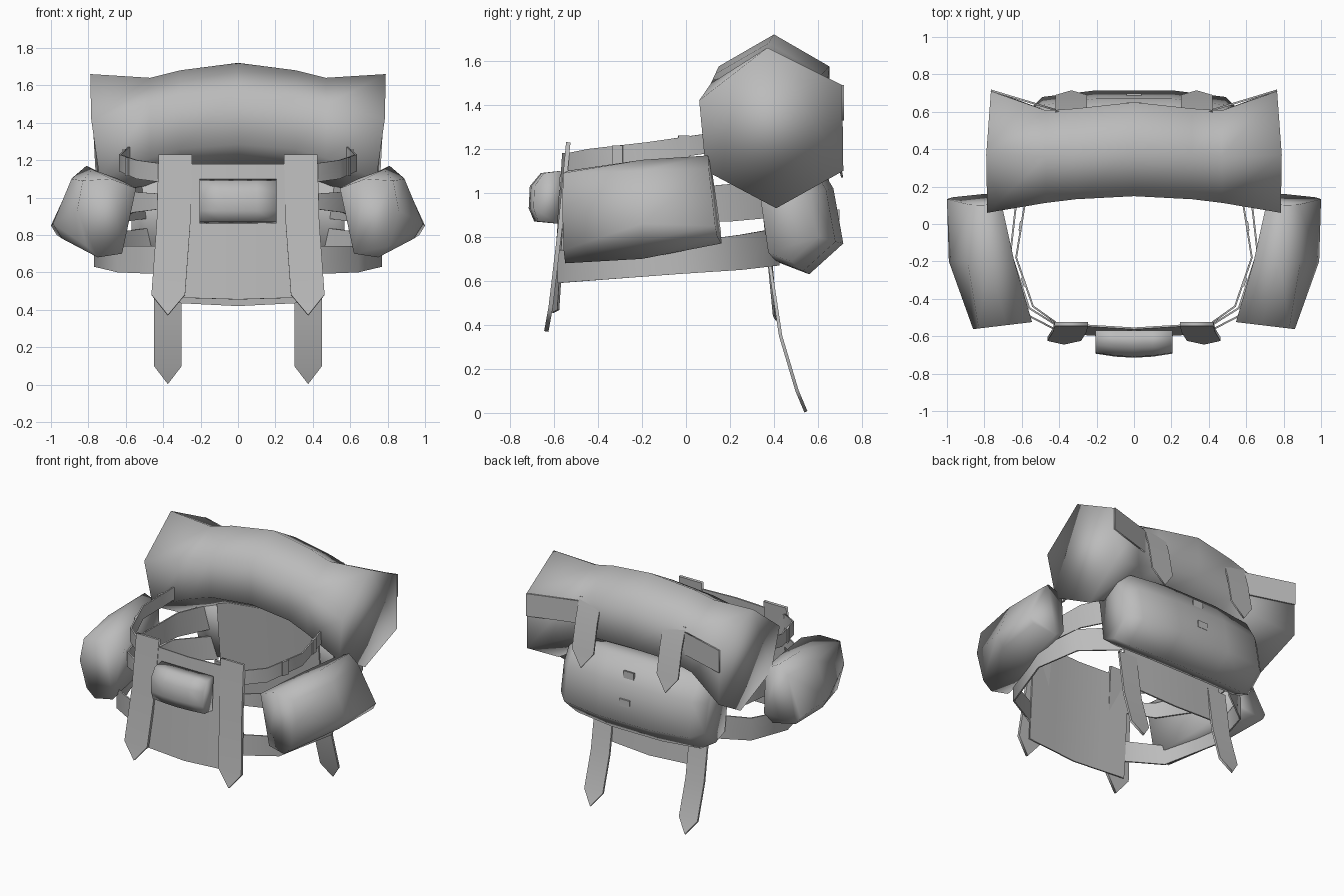
import bpy, bmesh, math
from mathutils import Vector

cube = bpy.data.objects.get("Cube")
if cube:
    bpy.data.objects.remove(cube)

grey = bpy.data.materials.new("canvas grey")
grey.use_nodes = True
grey.diffuse_color = (0.5, 0.5, 0.5, 1)
grey.node_tree.nodes["Principled BSDF"].inputs["Base Color"].default_value = (0.5, 0.5, 0.5, 1)


def finish(name, bm, angle, mirror=False, thick=0):
    bmesh.ops.recalc_face_normals(bm, faces=bm.faces)
    for e in bm.edges:
        e.smooth = not e.is_boundary  # crisp rims on cloth strips
    me = bpy.data.meshes.new(name)
    bm.to_mesh(me)
    bm.free()
    me.materials.append(grey)
    ob = bpy.data.objects.new(name, me)
    bpy.context.collection.objects.link(ob)
    bpy.ops.object.select_all(action='DESELECT')
    ob.select_set(True)
    bpy.context.view_layer.objects.active = ob
    bpy.ops.object.shade_smooth_by_angle(angle=math.radians(angle), keep_sharp_edges=True)
    if thick:
        s = ob.modifiers.new("Thickness", 'SOLIDIFY')
        s.thickness = thick
        s.offset = 0
    if mirror:
        ob.modifiers.new("Mirror", 'MIRROR').use_mirror_merge = False


def loft(name, rings, mirror=False):
    """Closed soft solid through rings that share one point count."""
    bm = bmesh.new()
    vs = [[bm.verts.new(p) for p in r] for r in rings]
    n = len(vs[0])
    for a, b in zip(vs, vs[1:]):
        for i in range(n):
            bm.faces.new((a[i], a[(i + 1) % n], b[(i + 1) % n], b[i]))
    bm.faces.new(vs[0])
    bm.faces.new(vs[-1])
    finish(name, bm, 180, mirror)


def strip(name, left, right, thick=0.01, mirror=False):
    """Thin cloth strip between two edge lines."""
    bm = bmesh.new()
    l = [bm.verts.new(p) for p in left]
    r = [bm.verts.new(p) for p in right]
    for i in range(len(l) - 1):
        bm.faces.new((l[i], r[i], r[i + 1], l[i + 1]))
    finish(name, bm, 50, mirror, thick)


def pointed_strap(name, path, half, tip, thick=0.01):
    """Mirrored pair of hanging straps along (x, y, z) points, ending in a point."""
    bm = bmesh.new()
    rows = [[bm.verts.new((x + s * half, y, z)) for s in (-1, 1)] for x, y, z in path]
    for a, b in zip(rows, rows[1:]):
        bm.faces.new((a[0], a[1], b[1], b[0]))
    bm.faces.new((rows[-1][0], rows[-1][1], bm.verts.new(tip)))
    finish(name, bm, 50, True, thick)


def box(name, centre, size, rot_z=0, mirror=False):
    bm = bmesh.new()
    bmesh.ops.create_cube(bm, size=1)
    bmesh.ops.scale(bm, vec=size, verts=bm.verts)
    c, s = math.cos(rot_z), math.sin(rot_z)
    for v in bm.verts:
        v.co = Vector((v.co.x * c - v.co.y * s, v.co.x * s + v.co.y * c, v.co.z)) + Vector(centre)
    finish(name, bm, 30, mirror)


# Bedroll: hexagonal roll, arched in the middle and flared at the ends
END = [(0.785, 0.06, 1.42), (0.79, 0.37, 1.66), (0.765, 0.71, 1.49),
       (0.76, 0.715, 1.10), (0.72, 0.41, 0.93), (0.74, 0.09, 1.10)]


def hexagon(x, y, z, r):
    return [(x, y + r * math.cos(math.radians(a)), z + r * math.sin(math.radians(a)))
            for a in (150, 90, 30, -30, -90, -150)]


half = [hexagon(0.31, 0.375, 1.40, 0.28), hexagon(0.47, 0.36, 1.355, 0.285), END]
flip = [[(-x, y, z) for x, y, z in r] for r in reversed(half)]
loft("bedroll", flip + [hexagon(0, 0.40, 1.43, 0.29)] + half)

# Straps on the back of the bedroll
pointed_strap("bedroll_strap", [(0.335, 0.60, 1.52), (0.335, 0.645, 1.38), (0.335, 0.685, 1.18)],
              0.085, (0.335, 0.71, 1.07))
ends = [(0.42, 0.610), (0.765, 0.714)]
strip("bedroll_band", [(x, y, 1.33) for x, y in ends], [(x, y, 1.49) for x, y in ends], mirror=True)

# Rear pouch: rounded profile, shrinking and bending forward at its ends
PROFILE = [(0.36, 1.17), (0.43, 0.68), (0.56, 0.63), (0.715, 0.77), (0.67, 1.02), (0.58, 1.17)]


def rear_ring(x, dy, k):
    return [(x, 0.5 + (y - 0.5) * k + dy, 0.92 + (z - 0.92) * k) for y, z in PROFILE]


loft("rear_pouch", [rear_ring(-0.57, -0.07, 0.80), rear_ring(-0.49, -0.025, 0.95), rear_ring(-0.2, 0, 1),
                    rear_ring(0.2, 0, 1), rear_ring(0.49, -0.025, 0.95), rear_ring(0.57, -0.07, 0.80)])
for z, y in ((1.08, 0.643), (0.90, 0.692)):
    box("rear_buckle", (0, y, z), (0.08, 0.012, 0.05))

# Rear panel behind the pouch, hanging below it between the straps
rear_xs = [-0.40, -0.2, 0, 0.2, 0.40]
strip("rear_panel", [(x, 0.34 - abs(x) * 0.03, 1.21 - abs(x) * 0.08) for x in rear_xs],
      [(x, 0.412 - abs(x) * 0.03, 0.42 + abs(x) * 0.05) for x in rear_xs])

# Hanging leg straps
pointed_strap("hanging_strap", [(0.375, 0.38, 0.68), (0.375, 0.43, 0.35), (0.375, 0.505, 0.10)],
              0.073, (0.375, 0.545, 0.005), 0.015)

# Side pouches: three tilted sections from back to front
BACK = [(0.71, 1.12), (0.81, 1.17), (0.88, 1.11), (1.0, 0.85), (0.97, 0.80), (0.80, 0.77), (0.73, 0.82)]
MID = [(0.64, 1.10), (0.78, 1.15), (0.89, 1.10), (0.99, 0.86), (0.94, 0.78), (0.77, 0.70), (0.66, 0.73)]
FRONT = [(0.545, 1.05), (0.68, 1.10), (0.83, 1.09), (0.86, 0.93), (0.81, 0.74), (0.75, 0.68), (0.62, 0.70)]
loft("side_pouch", [[(x, 0.165 - (z - 0.77) * 0.15 - (x - 0.75) * 0.08, z) for x, z in BACK],
                    [(x, -0.2, z) for x, z in MID],
                    [(x, -0.525 - (x - 0.55) * 0.12, z) for x, z in FRONT]], True)

# Front panel, gently curved and leaning forward at the bottom
xs = [-0.40, -0.2, 0, 0.2, 0.40]
strip("front_panel", [(x, -0.558 + abs(x) * 0.06, 1.18) for x in xs],
      [(x, -0.605 + abs(x) * 0.06, 0.455 + abs(x) * 0.03) for x in xs])
pointed_strap("front_strap", [(0.335, -0.535, 1.23), (0.345, -0.57, 0.86), (0.373, -0.615, 0.48)],
              0.09, (0.375, -0.635, 0.37), 0.02)


# Front pouch
def pouch_ring(x, k):
    pts = [(-0.57, 1.10), (-0.66, 1.09), (-0.71, 1.03), (-0.715, 0.93), (-0.69, 0.87), (-0.585, 0.86)]
    return [(x, -0.57 + (y + 0.57) * k, z) for y, z in pts]


loft("front_pouch", [pouch_ring(-0.205, 0.85), pouch_ring(-0.1, 0.96), pouch_ring(0, 1),
                     pouch_ring(0.1, 0.96), pouch_ring(0.205, 0.85)])

# Three belts around each side: path points with bottom and top heights
BELTS = {
    "upper_belt": [(0.40, -0.54, 1.08, 1.18), (0.54, -0.44, 1.10, 1.20), (0.63, -0.18, 1.14, 1.23),
                   (0.585, 0.10, 1.18, 1.27), (0.42, 0.35, 1.20, 1.29)],
    "middle_belt": [(0.40, -0.55, 0.94, 1.02), (0.56, -0.45, 0.92, 1.03), (0.66, -0.15, 0.87, 1.01),
                    (0.62, 0.20, 0.87, 1.04), (0.47, 0.42, 0.89, 1.07)],
    "lower_belt": [(0.39, -0.58, 0.59, 0.74), (0.64, -0.45, 0.60, 0.74), (0.765, -0.05, 0.63, 0.77),
                   (0.69, 0.25, 0.65, 0.81), (0.45, 0.42, 0.67, 0.84)],
}
for name, pts in BELTS.items():
    strip(name, [(x, y, a) for x, y, a, b in pts], [(x, y, b) for x, y, a, b in pts], mirror=True)

# Belt loops
for x, y, z, turn in ((0.606, -0.01, 1.21, 0.16), (0.59, -0.31, 1.165, -0.33)):
    box("belt_loop", (x, y, z), (0.015, 0.05, 0.10), turn, True)
